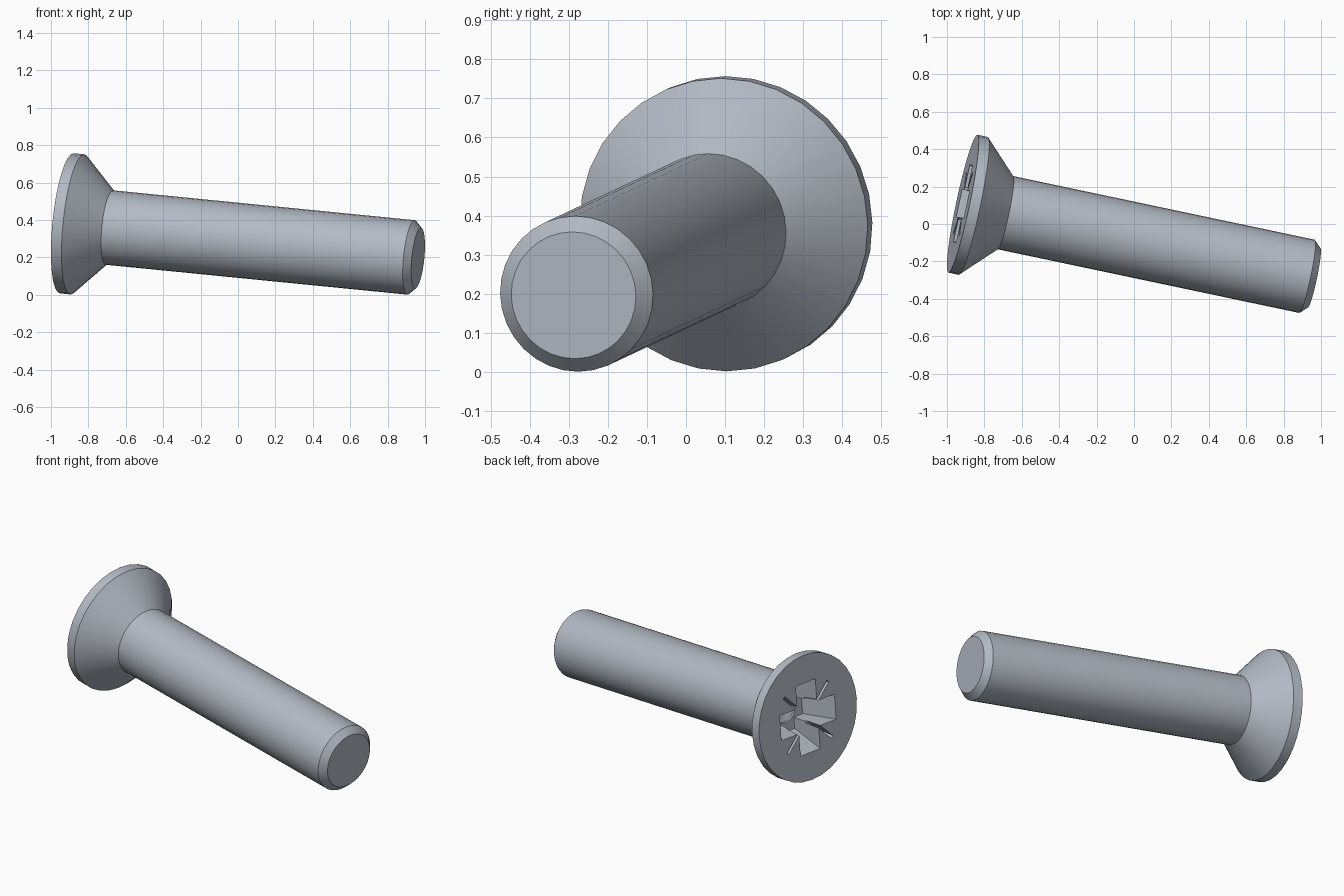
import bpy, bmesh
from math import radians
from mathutils import Matrix, Vector

cube = bpy.data.objects.get("Cube")
if cube:
    bpy.data.objects.remove(cube)

steel = bpy.data.materials.new("steel_grey")
steel.use_nodes = True
colour = (0.45, 0.49, 0.55, 1)
steel.diffuse_color = colour
steel.node_tree.nodes["Principled BSDF"].inputs["Base Color"].default_value = colour


def make_object(name, bm):
    bmesh.ops.recalc_face_normals(bm, faces=bm.faces)
    mesh = bpy.data.meshes.new(name)
    bm.to_mesh(mesh)
    bm.free()
    mesh.materials.append(steel)
    ob = bpy.data.objects.new(name, mesh)
    bpy.context.collection.objects.link(ob)
    return ob


def lathe(name, profile, sides):
    """Turn a (radius, height) profile about z and cap both ends."""
    bm = bmesh.new()
    rings = []
    for r, z in profile:
        ring = bmesh.ops.create_circle(bm, segments=sides, radius=r,
                                       matrix=Matrix.Translation((0, 0, z)))["verts"]
        rings.append(ring)
    for low, high in zip(rings, rings[1:]):
        for i in range(sides):
            j = (i + 1) % sides
            bm.faces.new((low[i], low[j], high[j], high[i]))
    bm.faces.new(rings[0])
    bm.faces.new(rings[-1])
    return make_object(name, bm)


def tapered_bar(name, top, bottom, depth, angle):
    """Bar across the axis, narrowing from top to bottom half sizes."""
    bm = bmesh.new()
    bmesh.ops.create_cube(bm, size=2)
    for v in bm.verts:
        half = bottom if v.co.z > 0 else top
        v.co = Vector((v.co.x * half[0], v.co.y * half[1], depth if v.co.z > 0 else -0.01))
    bmesh.ops.rotate(bm, verts=bm.verts, matrix=Matrix.Rotation(radians(angle), 3, 'Z'))
    return make_object(name, bm)


# Countersunk head, shank and chamfered tip, along local z from the head face
screw = lathe("countersunk_screw", [(0.3765, 0), (0.3765, 0.058), (0.2, 0.234),
                                    (0.2, 1.89), (0.163, 1.928)], 32)

# Drive recess: cross wings, thin diagonal ticks and a central well
cutters = [lathe("well_cutter", [(0.11, -0.01), (0.075, 0.2), (0.01, 0.225)], 16)]
for turn in (0, 90):
    cutters.append(tapered_bar("wing_cutter", (0.215, 0.076), (0.13, 0.062), 0.19, turn))
    cutters.append(tapered_bar("tick_cutter", (0.245, 0.009), (0.19, 0.007), 0.1, turn + 45))

bpy.context.view_layer.objects.active = screw
for cutter in cutters:
    cutter.hide_render = True
    cut = screw.modifiers.new("recess", 'BOOLEAN')
    cut.operation = 'DIFFERENCE'
    cut.solver = 'EXACT'
    cut.object = cutter
    bpy.ops.object.modifier_apply(modifier=cut.name)
for cutter in cutters:
    bpy.data.objects.remove(cutter)

# Smooth sides with crisp edges
bpy.ops.object.select_all(action='DESELECT')
screw.select_set(True)
bpy.ops.object.shade_smooth_by_angle(angle=radians(30))

# Lay the screw along its tilted axis
axis = Vector((0.974, -0.2055, -0.0964)).normalized()
side = Vector((0, 0, 1)).cross(axis).normalized()
up = axis.cross(side)
frame = Matrix((side, up, axis)).transposed().to_4x4()
screw.matrix_world = Matrix.Translation((-0.915, 0.1085, 0.382)) @ frame
